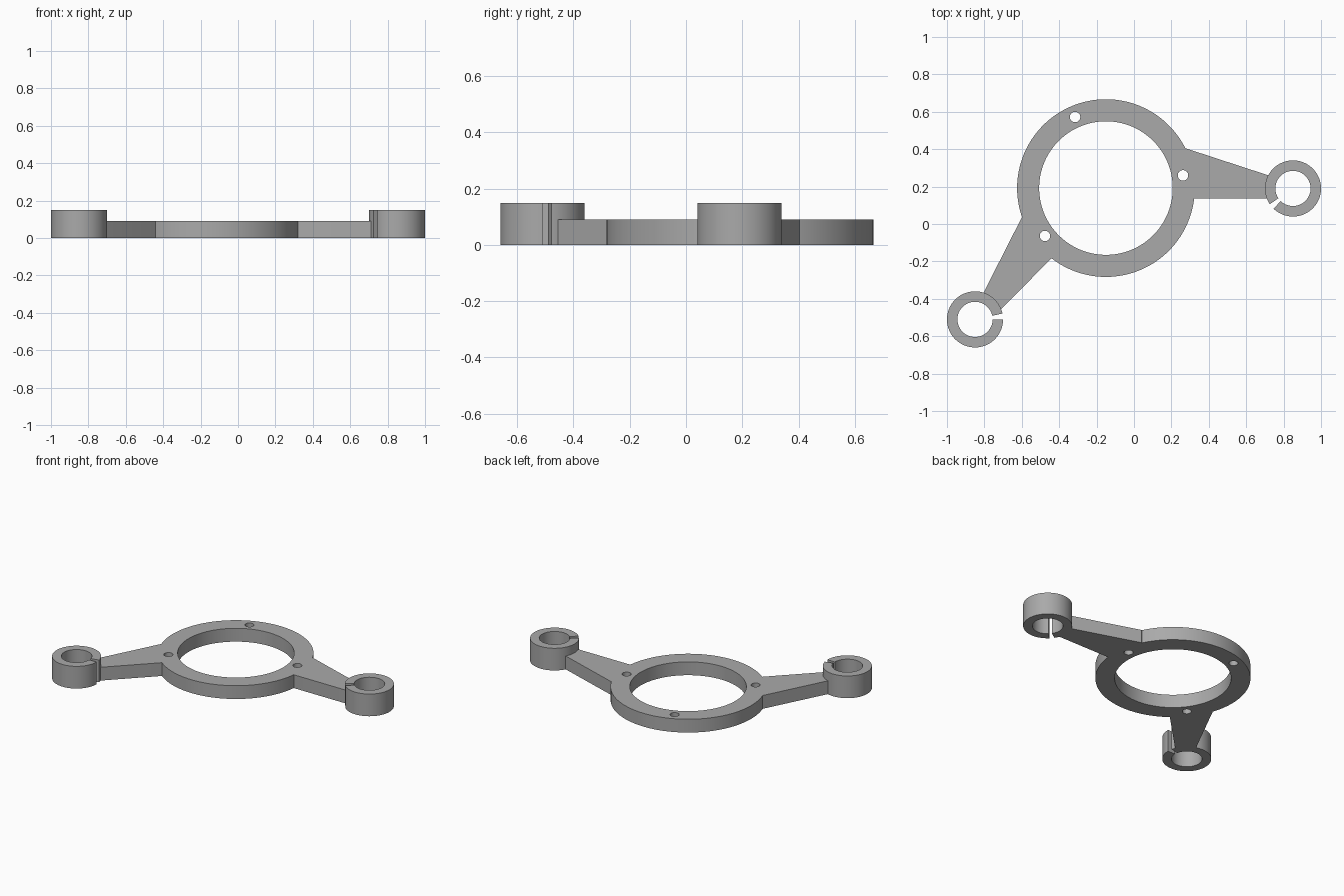
import bpy
import bmesh
from math import cos, sin, radians
from mathutils import Vector

cube = bpy.data.objects.get("Cube")
if cube:
    bpy.data.objects.remove(cube, do_unlink=True)

PLATE_HEIGHT = 0.09
CLAMP_HEIGHT = 0.15
RING_CENTRE = Vector((-0.15, 0.192))

grey = bpy.data.materials.new("plain grey")
grey.use_nodes = True
colour = (0.4, 0.4, 0.4, 1)
grey.diffuse_color = colour
grey.node_tree.nodes["Principled BSDF"].inputs["Base Color"].default_value = colour


def arc(centre, radius, start=0, sweep=360, steps=96):
    """Points along an arc; a full turn leaves out the repeated end point."""
    count = steps if sweep == 360 else steps + 1
    angles = [radians(start + sweep * i / steps) for i in range(count)]
    return [(centre[0] + radius * cos(a), centre[1] + radius * sin(a)) for a in angles]


def prism(name, outline, bottom, top):
    """Extrude a flat outline into a closed solid."""
    bm = bmesh.new()
    face = bm.faces.new([bm.verts.new((x, y, bottom)) for x, y in outline])
    extruded = bmesh.ops.extrude_face_region(bm, geom=[face])["geom"]
    verts = [v for v in extruded if isinstance(v, bmesh.types.BMVert)]
    bmesh.ops.translate(bm, verts=verts, vec=(0, 0, top - bottom))
    bmesh.ops.recalc_face_normals(bm, faces=bm.faces)
    mesh = bpy.data.meshes.new(name)
    bm.to_mesh(mesh)
    bm.free()
    mesh.materials.append(grey)
    obj = bpy.data.objects.new(name, mesh)
    bpy.context.collection.objects.link(obj)
    return obj


def combine(target, tool, operation):
    """Apply a boolean and remove the tool."""
    mod = target.modifiers.new(operation.lower(), 'BOOLEAN')
    mod.operation = operation
    mod.solver = 'EXACT'
    mod.object = tool
    bpy.context.view_layer.objects.active = target
    bpy.ops.object.modifier_apply(modifier=mod.name)
    bpy.data.objects.remove(tool, do_unlink=True)


# Ring
bracket = prism("clamp_bracket", arc(RING_CENTRE, 0.475, steps=128), 0, PLATE_HEIGHT)
bore = prism("ring_bore", arc(RING_CENTRE, 0.357, steps=128), -0.1, 0.2)
combine(bracket, bore, 'DIFFERENCE')

# Tapered arms: two corners on the ring rim, two inside the clamp wall
arms = {
    "left_arm": [(0.278, 0.404), (0.74, 0.253), (0.74, 0.136), (0.324, 0.136)],
    "right_arm": [(-0.596, 0.043), (-0.812, -0.382), (-0.725, -0.469), (-0.441, -0.184)],
}
for name, corners in arms.items():
    inner = [tuple(RING_CENTRE + 0.9 * (Vector(corners[i]) - RING_CENTRE)) for i in (3, 0)]
    combine(bracket, prism(name, corners + inner, 0, PLATE_HEIGHT), 'UNION')

# Split clamps: open rings with a narrow wedge left out
clamps = {"left_clamp": ((0.85, 0.19), 226), "right_clamp": ((-0.85, -0.51), 12)}
for name, (centre, start) in clamps.items():
    outline = arc(centre, 0.15, start, 348) + arc(centre, 0.094, start, 348)[::-1]
    combine(bracket, prism(name, outline, 0, CLAMP_HEIGHT), 'UNION')

# Screw holes
for centre in [(-0.315, 0.572), (0.262, 0.26), (-0.476, -0.064)]:
    hole = prism("screw_hole", arc(centre, 0.028, steps=32), -0.1, 0.2)
    combine(bracket, hole, 'DIFFERENCE')

# Smooth walls with crisp rims
bpy.ops.object.select_all(action='DESELECT')
bracket.select_set(True)
bpy.context.view_layer.objects.active = bracket
bpy.ops.object.shade_smooth_by_angle(angle=radians(30))
